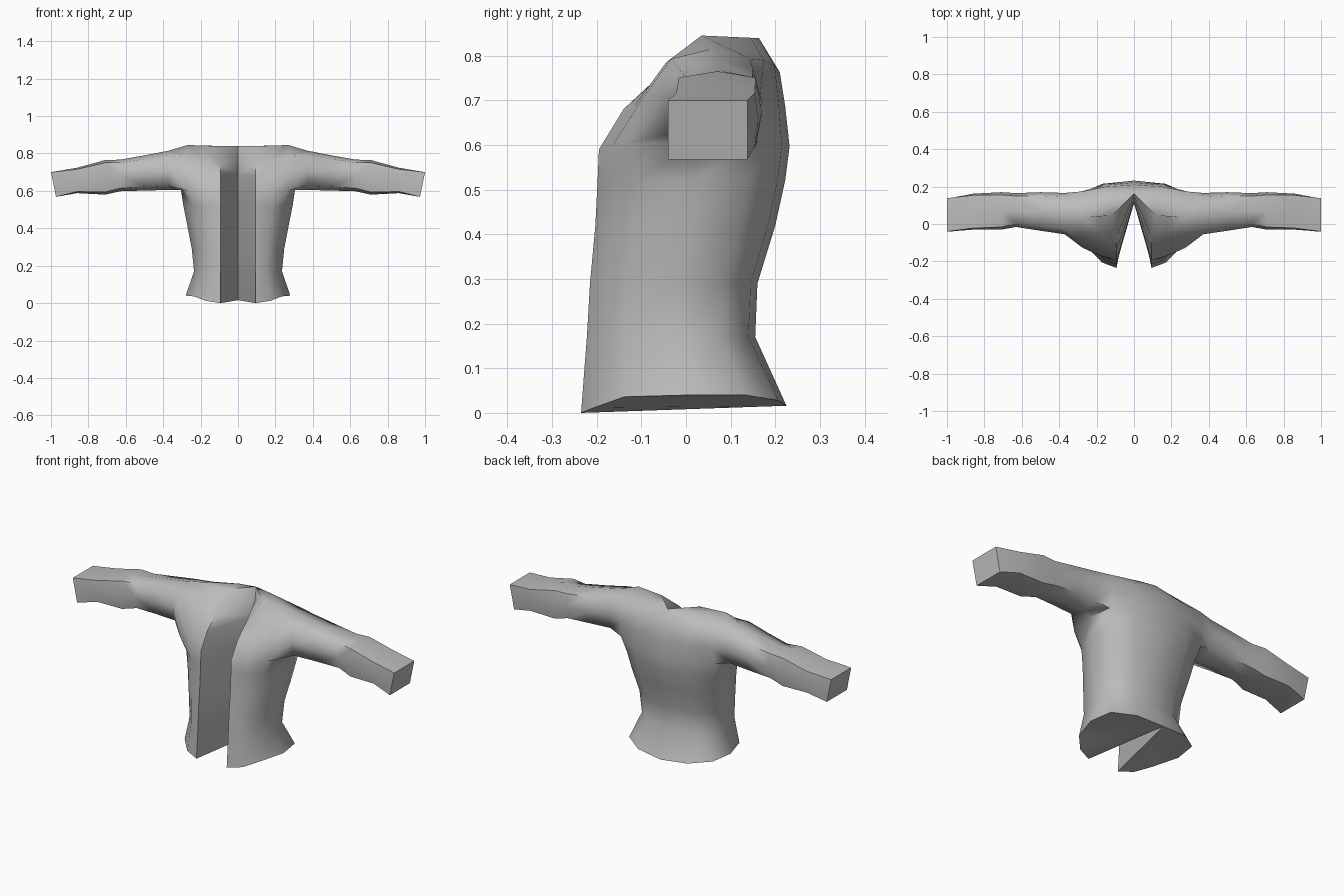
import bpy, bmesh, math

if "Cube" in bpy.data.objects:
    bpy.data.objects.remove(bpy.data.objects["Cube"])

bm = bmesh.new()
cache = {}


def vert(co):
    """Return one shared vertex per position."""
    key = tuple(round(c, 4) for c in co)
    if key not in cache:
        cache[key] = bm.verts.new(key)
    return cache[key]


def face(*points):
    vs = list(dict.fromkeys(vert(p) for p in points))
    if len(vs) > 2 and not bm.faces.get(vs):
        bm.faces.new(vs)


EDGE = .094  # half gap of the front opening


def level(z, notch, front, width, back, lift=0, square=0):
    """Half torso outline: notch, front edge, chest, side, back, back seam."""
    depth = back - front

    def at(x, t, rise):
        return (x, front + depth * t, z + lift * rise)

    def out(x):  # push the armhole columns out to the full width
        return x + (width - x) * square

    flank = EDGE + (width - EDGE) * .76
    return [(0, notch, z + lift * .4),
            at(EDGE, 0, 0),
            at(EDGE + (width - EDGE) * .42, .065, .3),
            at(out(flank), .21 - .13 * square, .9),
            at(width, .52, 1),
            at(out(width * .93), .8 + .08 * square, 1),
            at(width * .55, .96, .7),
            at(0, 1, .4)]


# torso from hem to shoulder
torso = [
    level(0, .225, -.235, .28, .225, lift=.04),
    level(.17, .13, -.222, .235, .155),
    level(.29, .112, -.215, .247, .16),
    level(.42, .11, -.203, .272, .20),
    level(.52, .113, -.198, .292, .222),
    level(.59, .12, -.195, .305, .232, lift=.016, square=.4),
    level(.68, .135, -.14, .29, .222, lift=.02, square=.8),
    level(.745, .15, -.07, .28, .21, lift=.045, square=.9),
]
neck, ridge, shoulder = (.118, .045, .84), (.18, .04, .826), (.27, .035, .845)
collar, collar_back = (.09, .145, .84), (0, .163, .84)
torso.append([collar_back, neck, ridge, shoulder, shoulder, shoulder, collar, collar_back])

# torso skin, leaving the armhole open
for i, (low, high) in enumerate(zip(torso, torso[1:])):
    for c in range(7):
        if i < 5 or c not in (3, 4):
            face(low[c], low[c + 1], high[c + 1], high[c])
face(neck, ridge, shoulder, collar)
face(collar_back, neck, collar)

# hem underside
hem = torso[0]
for c in range(1, 6):
    face(hem[0], hem[c + 1], hem[c])

# sleeve: rings grown from the armhole
ring = [torso[5][4], torso[5][3], torso[6][3], torso[7][3], shoulder,
        torso[7][5], torso[6][5], torso[5][5]]
sections = [  # x, front y, back y, bottom z, top z, corner inset
    (.37, -.055, .166, .605, .815, .022),
    (.50, -.036, .17, .602, .79, .02),
    (.63, -.016, .165, .598, .767, .016),
    (.71, -.03, .17, .58, .765, .014),
    (.86, -.03, .162, .588, .724, .008),
    (1.0, -.04, .138, .568, .70, 0),
]
for x, yf, yb, zb, zt, k in sections:
    ym, zm = (yf + yb) / 2, (zb + zt) / 2
    xb = x - (.027 if x == 1.0 else 0)     # slanted cuff
    xm = (x + xb) / 2
    new = [(xb, ym, zb), (xb, yf + k, zb + k), (xm, yf, zm), (x, yf + k, zt - k),
           (x, ym, zt), (x, yb - k, zt - k), (xm, yb, zm), (xb, yb - k, zb + k)]
    for a in range(8):
        b = (a + 1) % 8
        face(ring[a], ring[b], new[b], new[a])
    ring = new
face(*ring)

# mirror the half jacket across the back seam
half = bm.verts[:] + bm.edges[:] + bm.faces[:]
bmesh.ops.mirror(bm, geom=half, axis='X', merge_dist=0.0005)
bmesh.ops.remove_doubles(bm, verts=bm.verts[:], dist=0.0005)
bmesh.ops.recalc_face_normals(bm, faces=bm.faces[:])

mesh = bpy.data.meshes.new("jacket")
bm.to_mesh(mesh)
bm.free()
jacket = bpy.data.objects.new("jacket", mesh)
bpy.context.collection.objects.link(jacket)

grey = bpy.data.materials.new("grey cloth")
grey.diffuse_color = (.5, .5, .5, 1)
grey.use_nodes = True
grey.node_tree.nodes["Principled BSDF"].inputs["Base Color"].default_value = grey.diffuse_color
mesh.materials.append(grey)

bpy.context.view_layer.objects.active = jacket
jacket.select_set(True)
bpy.ops.object.shade_smooth_by_angle(angle=math.radians(62))
